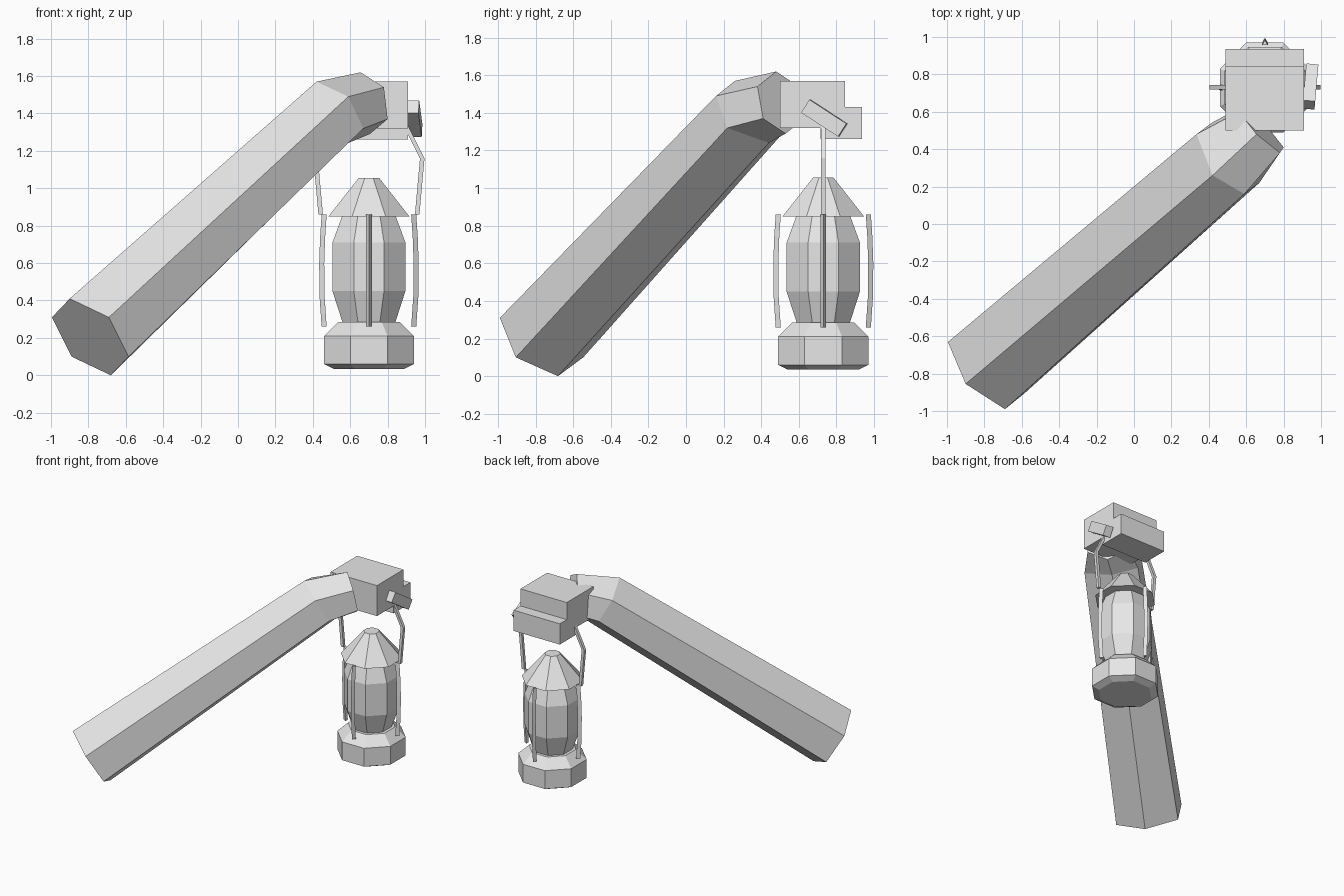
import bpy, bmesh, math
from mathutils import Vector, Matrix

if "Cube" in bpy.data.objects:
    bpy.data.objects.remove(bpy.data.objects["Cube"])

grey = bpy.data.materials.new("light_grey")
grey.diffuse_color = (0.8, 0.8, 0.8, 1)
grey.use_nodes = True
grey.node_tree.nodes["Principled BSDF"].inputs["Base Color"].default_value = grey.diffuse_color
LX, LY = 0.70, 0.73          # lantern axis


def finish(name, bm):
    bmesh.ops.recalc_face_normals(bm, faces=bm.faces)
    me = bpy.data.meshes.new(name)
    bm.to_mesh(me)
    bm.free()
    me.materials.append(grey)
    ob = bpy.data.objects.new(name, me)
    bpy.context.collection.objects.link(ob)
    return ob


def loft(name, rings):
    """Skin a list of equal-length rings and cap both ends."""
    bm = bmesh.new()
    loops = [[bm.verts.new(p) for p in r] for r in rings]
    n = len(loops[0])
    for a, b in zip(loops, loops[1:]):
        for i in range(n):
            j = (i + 1) % n
            bm.faces.new((a[i], a[j], b[j], b[i]))
    bm.faces.new(loops[0])
    bm.faces.new(loops[-1])
    return finish(name, bm)


def hexagon(center, a, b, c):
    """Point-symmetric six-sided ring from its centre and three corners."""
    m = Vector(center)
    half = [Vector(p) for p in (a, b, c)]
    return half + [2 * m - p for p in half]


def octagon_lathe(name, profile):
    """Eight-sided solid around the lantern axis; profile is (apothem, z)."""
    rings = []
    for r, z in profile:
        R = r / math.cos(math.pi / 8)
        rings.append([(LX + R * math.cos((i + 0.5) * math.pi / 4),
                       LY + R * math.sin((i + 0.5) * math.pi / 4), z)
                      for i in range(8)])
    return loft(name, rings)


def box(name, center, size, rot=Matrix()):
    bm = bmesh.new()
    bmesh.ops.create_cube(bm, size=1)
    bm.transform(Matrix.Translation(center) @ rot @ Matrix.Diagonal((*size, 1)))
    return finish(name, bm)


def rod(name, path, angle, r=0.018, sides=3):
    """Thin rod; path is (distance from axis, z) in the plane at angle."""
    out = Vector((math.cos(angle), math.sin(angle), 0))
    side = Vector((-out.y, out.x, 0))
    rings = []
    for d, z in path:
        c = Vector((LX, LY, z)) + out * d
        rings.append([c + out * (r * math.cos(t)) + side * (r * math.sin(t))
                      for t in (2 * math.pi * k / sides + (math.pi / 4 if sides == 4 else 0)
                                for k in range(sides))])
    return loft(name, rings)


# Forearm and wrist: tapered hexagonal tube with a bend
loft("arm", [
    hexagon((-0.79, -0.768, 0.205),
            (-0.90, -0.855, 0.41), (-0.69, -0.99, 0.31), (-0.585, -0.905, 0.10)),
    hexagon((0.502, 0.35, 1.405),
            (0.42, 0.26, 1.57), (0.59, 0.16, 1.49), (0.67, 0.22, 1.32)),
    hexagon((0.68, 0.505, 1.455),
            (0.655, 0.48, 1.62), (0.78, 0.38, 1.54), (0.80, 0.41, 1.37)),
])

# Blocky hand
box("palm", (0.70, 0.672, 1.445), (0.42, 0.345, 0.25))
box("fingers", (0.70, 0.825, 1.345), (0.42, 0.22, 0.17))
box("thumb", (0.943, 0.735, 1.372), (0.065, 0.235, 0.082),
    Matrix.Rotation(math.radians(-5), 4, 'Z') @ Matrix.Rotation(math.radians(-33), 4, 'X'))

# Lantern body
octagon_lathe("lantern_base", [(0.19, 0.035), (0.24, 0.06), (0.24, 0.21), (0.165, 0.285)])
octagon_lathe("lantern_glass", [(0.14, 0.28), (0.195, 0.45), (0.195, 0.71), (0.14, 0.86)])
octagon_lathe("lantern_roof", [(0.216, 0.85), (0.055, 1.055)])

# Four bowed guard posts around the glass
for k in range(4):
    rod(f"guard_post_{k + 1}",
        [(0.235, 0.26), (0.246, 0.42), (0.248, 0.60), (0.243, 0.74), (0.235, 0.86)],
        k * math.pi / 2)

# Carrying handle: two mirrored arms that end inside the hand
for k, label in enumerate(("right", "left")):
    rod(f"handle_{label}", [(0.258, 0.86), (0.285, 1.16), (0.185, 1.36)],
        k * math.pi, r=0.017, sides=4)
